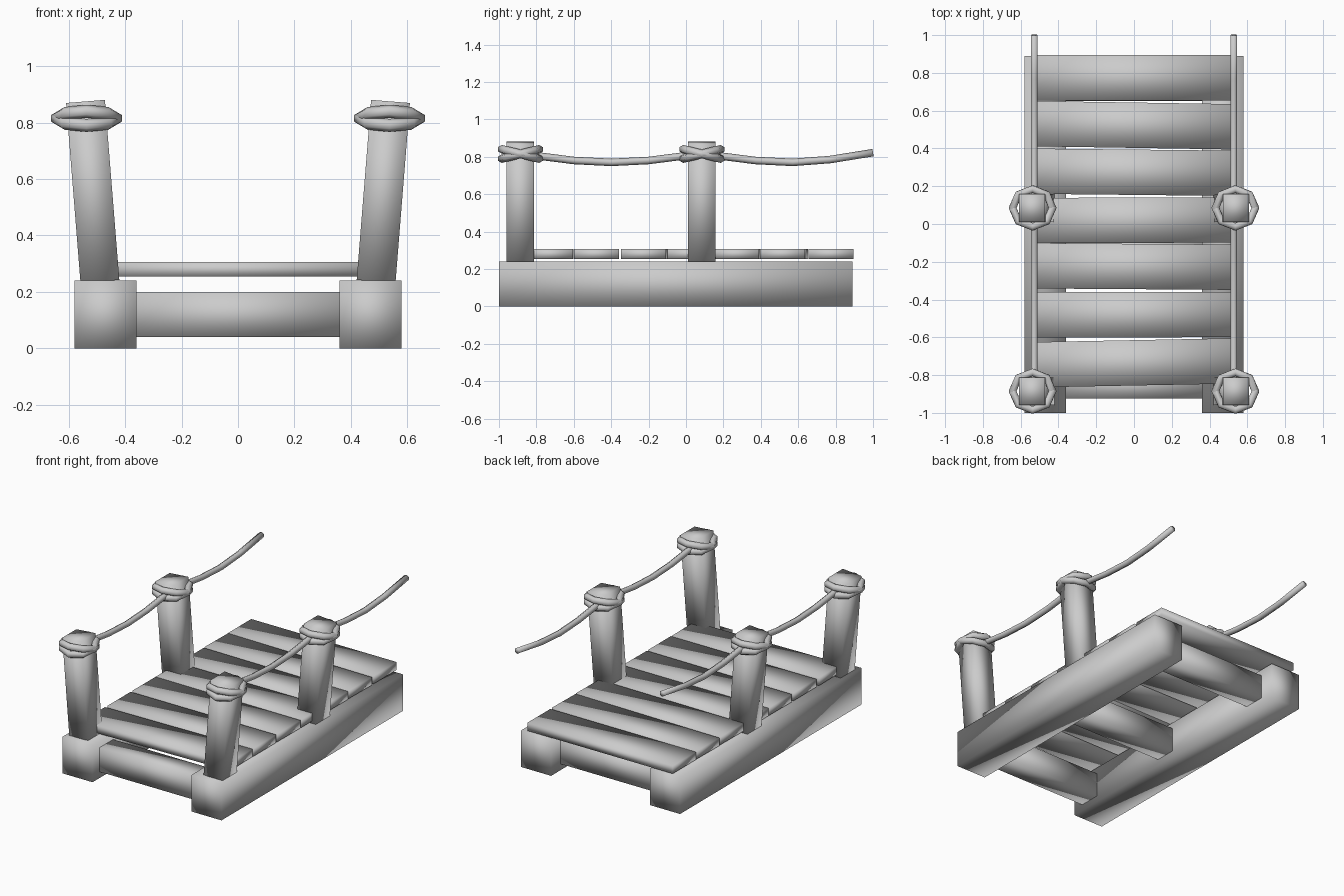
import bpy, bmesh
from math import radians, sin, cos, tau
from mathutils import Matrix, Vector

if "Cube" in bpy.data.objects:
    bpy.data.objects.remove(bpy.data.objects["Cube"])


def finish(bm, name):
    bmesh.ops.recalc_face_normals(bm, faces=bm.faces)
    for f in bm.faces:
        f.smooth = True
    me = bpy.data.meshes.new(name)
    bm.to_mesh(me)
    bm.free()
    ob = bpy.data.objects.new(name, me)
    bpy.context.collection.objects.link(ob)
    return ob


def box(name, centre, size, rot=(0, 0, 0)):
    bm = bmesh.new()
    bmesh.ops.create_cube(bm, size=1, matrix=Matrix.Diagonal((*size, 1)))
    ob = finish(bm, name)
    ob.location = centre
    ob.rotation_euler = rot
    return ob


def tube(name, path, radius, sides=6, closed=False):
    # sweep a small polygon along a path
    bm = bmesh.new()
    n = len(path)
    rings = []
    for i, p in enumerate(path):
        if closed:
            t = path[(i + 1) % n] - path[i - 1]
        else:
            t = path[min(i + 1, n - 1)] - path[max(i - 1, 0)]
        t.normalize()
        u = (Vector((0, 0, 1)) - t * t.z).normalized()
        v = t.cross(u)
        rings.append([bm.verts.new(p + radius * (u * cos(tau * k / sides) + v * sin(tau * k / sides)))
                      for k in range(sides)])
    for i in range(n if closed else n - 1):
        a, b = rings[i], rings[(i + 1) % n]
        for k in range(sides):
            m = (k + 1) % sides
            bm.faces.new((a[k], a[m], b[m], b[k]))
    if not closed:
        bm.faces.new(rings[0])
        bm.faces.new(rings[-1])
    return finish(bm, name)


# cross beams under the deck
for i, y in enumerate((-0.855, -0.13, 0.72)):
    box(f"cross_beam_{i + 1}", (0, y, 0.12), (0.73, 0.14, 0.16))

# deck planks, each laid slightly askew
planks = ((0.775, 0), (0.523, -0.9), (0.274, -0.6), (0.02, 0.2), (-0.225, -0.4), (-0.48, 0.1), (-0.735, 1.1))
for i, (y, turn) in enumerate(planks):
    box(f"plank_{i + 1}", (0, y, 0.28), (1.06, 0.24, 0.052), (0, 0, radians(turn)))

sag = ((-0.885, 0.82), (-0.78, 0.803), (-0.6, 0.78), (-0.4, 0.77), (-0.2, 0.78), (-0.02, 0.803), (0.085, 0.82),
       (0.19, 0.803), (0.37, 0.78), (0.57, 0.77), (0.77, 0.785), (1.0, 0.822))

for side, label in ((-1, "left"), (1, "right")):
    # side beam
    box(f"{label}_side_beam", (side * 0.47, -0.055, 0.12), (0.22, 1.89, 0.24))

    for y, where in ((-0.885, "front"), (0.085, "middle")):
        # post leaning outwards
        box(f"{label}_{where}_post", (side * 0.515, y, 0.556), (0.138, 0.147, 0.64), (0, side * 0.08, 0))
        # two crossing rope loops near the post top
        for j, tilt in enumerate((0.25, -0.25)):
            loop = [Vector((0.106 * cos(tau * k / 8), 0.1 * sin(tau * k / 8), 0.1 * tilt * sin(tau * k / 8)))
                    for k in range(8)]
            ring = tube(f"{label}_{where}_rope_loop_{j + 1}", loop, 0.023, closed=True)
            ring.location = (side * 0.537, y, 0.815)

    # sagging handrail rope
    tube(f"{label}_rope", [Vector((side * 0.528, y, z)) for y, z in sag], 0.02)
